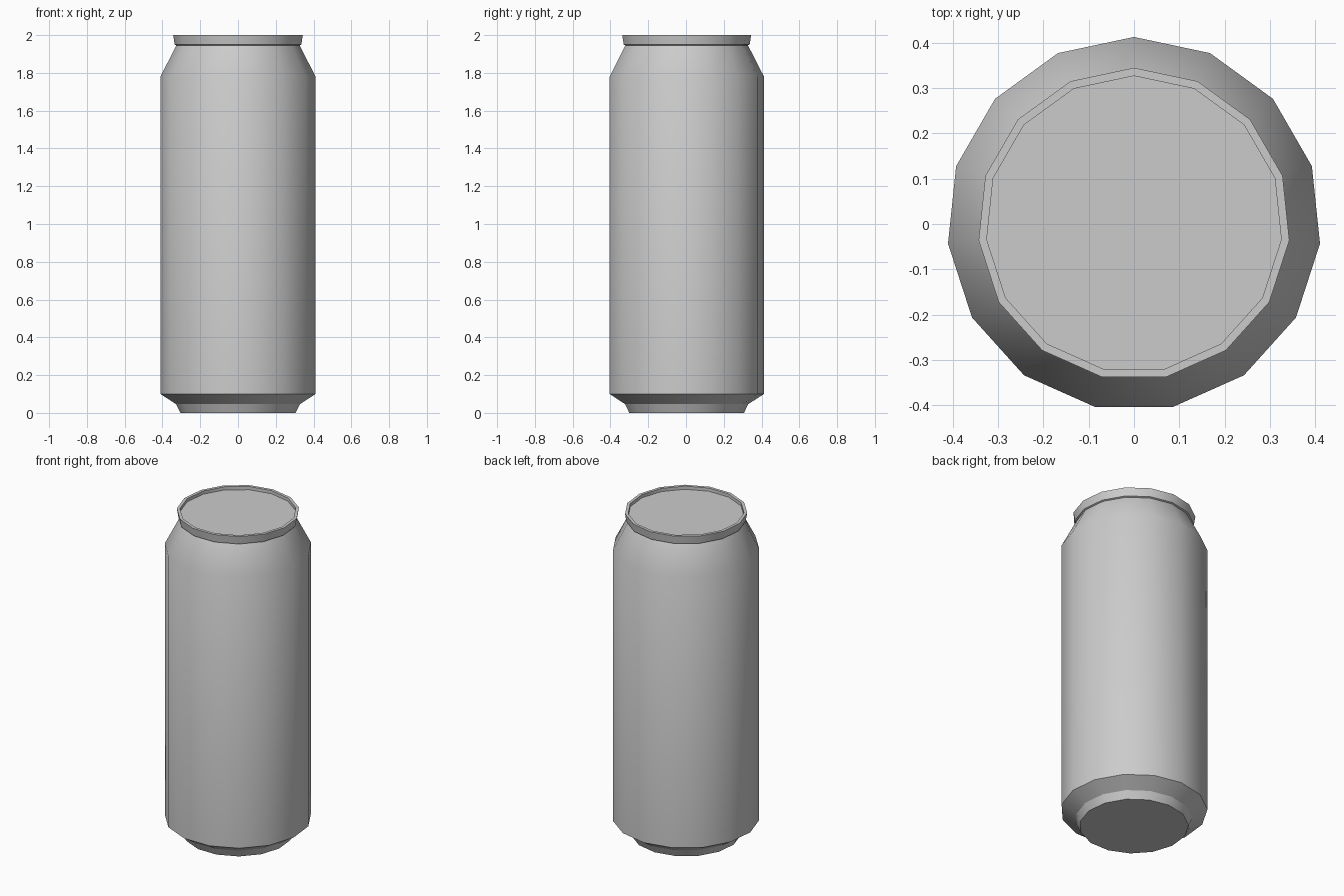
import bpy, bmesh, math

if "Cube" in bpy.data.objects:
    bpy.data.objects.remove(bpy.data.objects["Cube"])

SIDES = 15


def lathe(name, profile):
    """Spin an (r, z) profile round z, capping both ends with n-gons."""
    bm = bmesh.new()
    rings = []
    for r, z in profile:
        angles = [math.pi / 2 + math.tau * i / SIDES for i in range(SIDES)]
        rings.append([bm.verts.new((r * math.cos(a), r * math.sin(a), z)) for a in angles])
    for low, high in zip(rings, rings[1:]):
        for i in range(SIDES):
            j = (i + 1) % SIDES
            bm.faces.new((low[i], low[j], high[j], high[i]))
    bm.faces.new(rings[0][::-1])
    bm.faces.new(rings[-1])
    mesh = bpy.data.meshes.new(name)
    bm.to_mesh(mesh)
    bm.free()
    obj = bpy.data.objects.new(name, mesh)
    bpy.context.collection.objects.link(obj)
    bpy.context.view_layer.objects.active = obj
    obj.select_set(True)
    bpy.ops.object.shade_smooth_by_angle(angle=math.radians(30))
    obj.select_set(False)
    return obj


# Can: foot, chamfer, straight wall, tapered neck, flared rim, recessed lid
lathe("can", [
    (0.307, 0.0), (0.329, 0.046), (0.413, 0.10),
    (0.413, 1.78), (0.328, 1.946), (0.337, 1.95),
    (0.345, 2.0), (0.327, 2.0), (0.327, 1.98),
])
